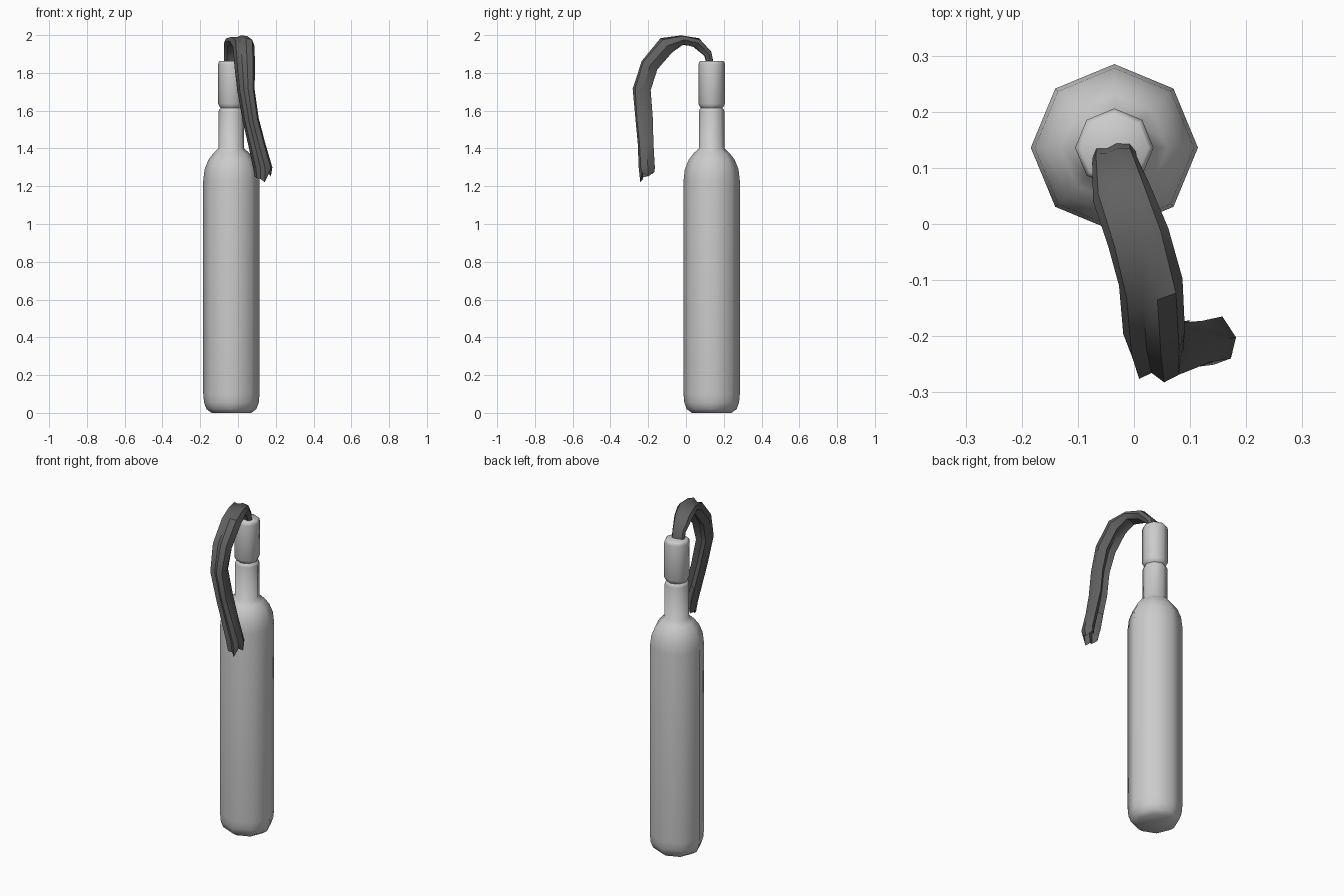
import bpy, bmesh, math, random
from mathutils import Vector

if "Cube" in bpy.data.objects:
    bpy.data.objects.remove(bpy.data.objects["Cube"])

random.seed(4)
SIDES = 8


def make_object(name, bm, angle):
    bmesh.ops.recalc_face_normals(bm, faces=bm.faces)
    mesh = bpy.data.meshes.new(name)
    bm.to_mesh(mesh)
    bm.free()
    ob = bpy.data.objects.new(name, mesh)
    bpy.context.collection.objects.link(ob)
    bpy.ops.object.select_all(action='DESELECT')
    bpy.context.view_layer.objects.active = ob
    ob.select_set(True)
    bpy.ops.object.shade_smooth_by_angle(angle=math.radians(angle))
    return ob


def bridge(bm, a, b, skip=()):
    n = len(a)
    for i in range(n):
        if i not in skip:
            bm.faces.new((a[i], a[(i + 1) % n], b[(i + 1) % n], b[i]))


# Bottle: eight-sided turned profile (radius, height)
profile = [(0.105, 0.0), (0.132, 0.02), (0.145, 0.055), (0.149, 0.1),
           (0.149, 1.23), (0.142, 1.29), (0.122, 1.34), (0.095, 1.375), (0.068, 1.40),
           (0.068, 1.595), (0.064, 1.607), (0.057, 1.614), (0.064, 1.623), (0.070, 1.636),
           (0.070, 1.845), (0.067, 1.857), (0.061, 1.863)]
bm = bmesh.new()
rings = []
for r, z in profile:
    rings.append([bm.verts.new((-0.035 + r * math.cos(i * math.tau / SIDES),
                                0.136 + r * math.sin(i * math.tau / SIDES), z))
                  for i in range(SIDES)])
for a, b in zip(rings, rings[1:]):
    bridge(bm, a, b)
bm.faces.new(rings[0])
bm.faces.new(rings[-1])
make_object("bottle", bm, 60)

# Rag: flattened cloth tube (centre x, y, z, half width, half thickness)
path = [(-0.035, 0.130, 1.84, 0.038, 0.018), (-0.035, 0.116, 1.90, 0.040, 0.022),
        (-0.022, 0.055, 1.960, 0.053, 0.028), (0.008, -0.025, 1.974, 0.056, 0.026),
        (0.030, -0.105, 1.943, 0.057, 0.050), (0.036, -0.195, 1.840, 0.055, 0.050),
        (0.042, -0.235, 1.710, 0.046, 0.050), (0.068, -0.222, 1.55, 0.043, 0.049),
        (0.100, -0.214, 1.42, 0.045, 0.045), (0.131, -0.207, 1.30, 0.051, 0.044),
        (0.131, -0.204, 1.265, 0.043, 0.040)]
# Fold shape of the cloth, starting at the right edge and going round the outside
fold = [(1, 0.0), (0.75, 0.8), (0.15, 1.0), (-0.3, 0.62), (-0.8, 0.75),
        (-1, -0.1), (-0.65, -0.85), (0.0, -0.55), (0.6, -0.95)]
centres = [Vector(p[:3]) for p in path]
bm = bmesh.new()
rings = []
for k, (c, p) in enumerate(zip(centres, path)):
    tangent = (centres[min(k + 1, len(path) - 1)] - centres[max(k - 1, 0)]).normalized()
    if k >= len(path) - 2:
        tangent = Vector((0, 0, -1))
    across = (Vector((1, 0.1, 0)) - tangent * tangent.dot(Vector((1, 0.1, 0)))).normalized()
    out = tangent.cross(across)
    ring = []
    for u, v in fold:
        co = c + across * u * p[3] + out * v * p[4] * random.uniform(0.92, 1.04)
        co.z = min(co.z, 2.0)
        if k == len(path) - 1:  # torn lower end
            co.z += random.uniform(-0.02, 0.03) - 0.025 * v
        ring.append(bm.verts.new(co))
    rings.append(ring)
for k, (a, b) in enumerate(zip(rings, rings[1:])):
    bridge(bm, a, b, skip=(6,) if k >= len(path) - 3 else ())
rag = make_object("rag", bm, 40)
cloth = bpy.data.materials.new("dark_cloth")
cloth.diffuse_color = (0.12, 0.12, 0.12, 1)
cloth.use_nodes = True
cloth.node_tree.nodes["Principled BSDF"].inputs["Base Color"].default_value = cloth.diffuse_color
rag.data.materials.append(cloth)
